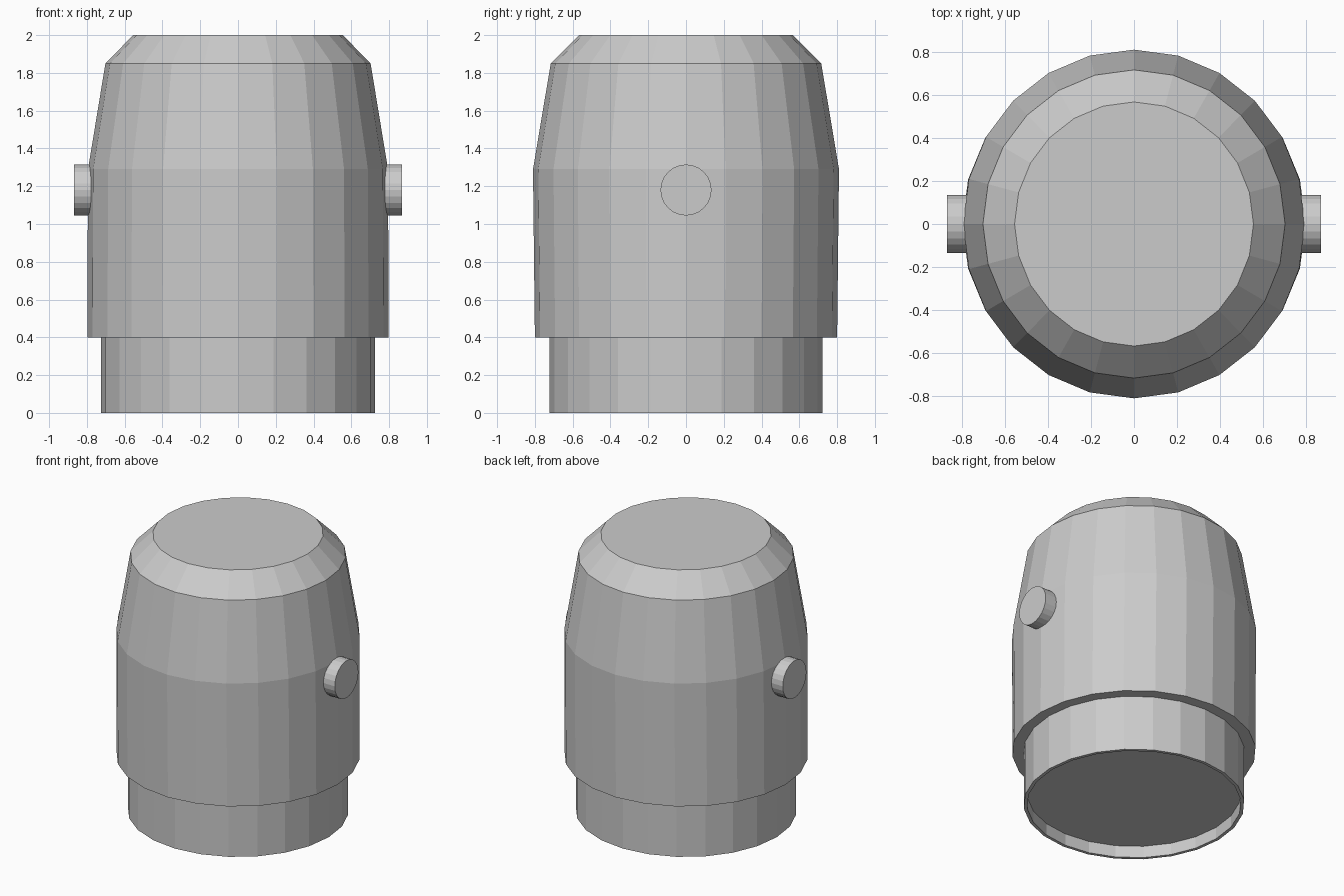
import bpy, bmesh
from math import sin, cos, pi

if "Cube" in bpy.data.objects:
    bpy.data.objects.remove(bpy.data.objects["Cube"])

SIDES = 24


def lathe(name, rings):
    """Stack rings (x radius, y radius, z) into a faceted surface; zero radii close it."""
    bm = bmesh.new()
    prev = None
    for rx, ry, z in rings:
        if rx == 0:
            bm.faces.new(prev)
            break
        ring = [bm.verts.new((rx * cos(2 * pi * i / SIDES),
                              ry * sin(2 * pi * i / SIDES), z)) for i in range(SIDES)]
        if prev:
            for i in range(SIDES):
                j = (i + 1) % SIDES
                bm.faces.new((prev[i], prev[j], ring[j], ring[i]))
        prev = ring
    bmesh.ops.recalc_face_normals(bm, faces=bm.faces)
    mesh = bpy.data.meshes.new(name)
    bm.to_mesh(mesh)
    bm.free()
    obj = bpy.data.objects.new(name, mesh)
    bpy.context.collection.objects.link(obj)
    return obj


# Base, outer wall, thin rim, recessed underside, in one continuous shell with the body
lathe("body", [
    (0.565 - 0.01, 0.567, 2.0),      # flat top edge
    (0.702, 0.716, 1.85),            # chamfer
    (0.794, 0.81, 1.29),             # taper
    (0.798, 0.80, 0.40),             # lower edge of the shell
    (0.725, 0.722, 0.40),            # shoulder
    (0.725, 0.722, 0.0),             # base wall
    (0.702, 0.70, 0.0),              # rim
    (0.702, 0.70, 0.085),            # recess
    (0, 0, 0),                       # underside floor
])

# Close the flat top
bm = bmesh.new()
body = bpy.data.objects["body"]
bm.from_mesh(body.data)
bmesh.ops.holes_fill(bm, edges=[e for e in bm.edges if e.is_boundary], sides=0)
bmesh.ops.recalc_face_normals(bm, faces=bm.faces)
bm.to_mesh(body.data)
bm.free()

# Side pivot pins
for side, label in ((-1, "left"), (1, "right")):
    bpy.ops.mesh.primitive_cylinder_add(vertices=24, radius=0.135, depth=0.167,
                                        location=(side * 0.7845, 0, 1.18),
                                        rotation=(0, pi / 2, 0))
    bpy.context.object.name = label + "_pin"
